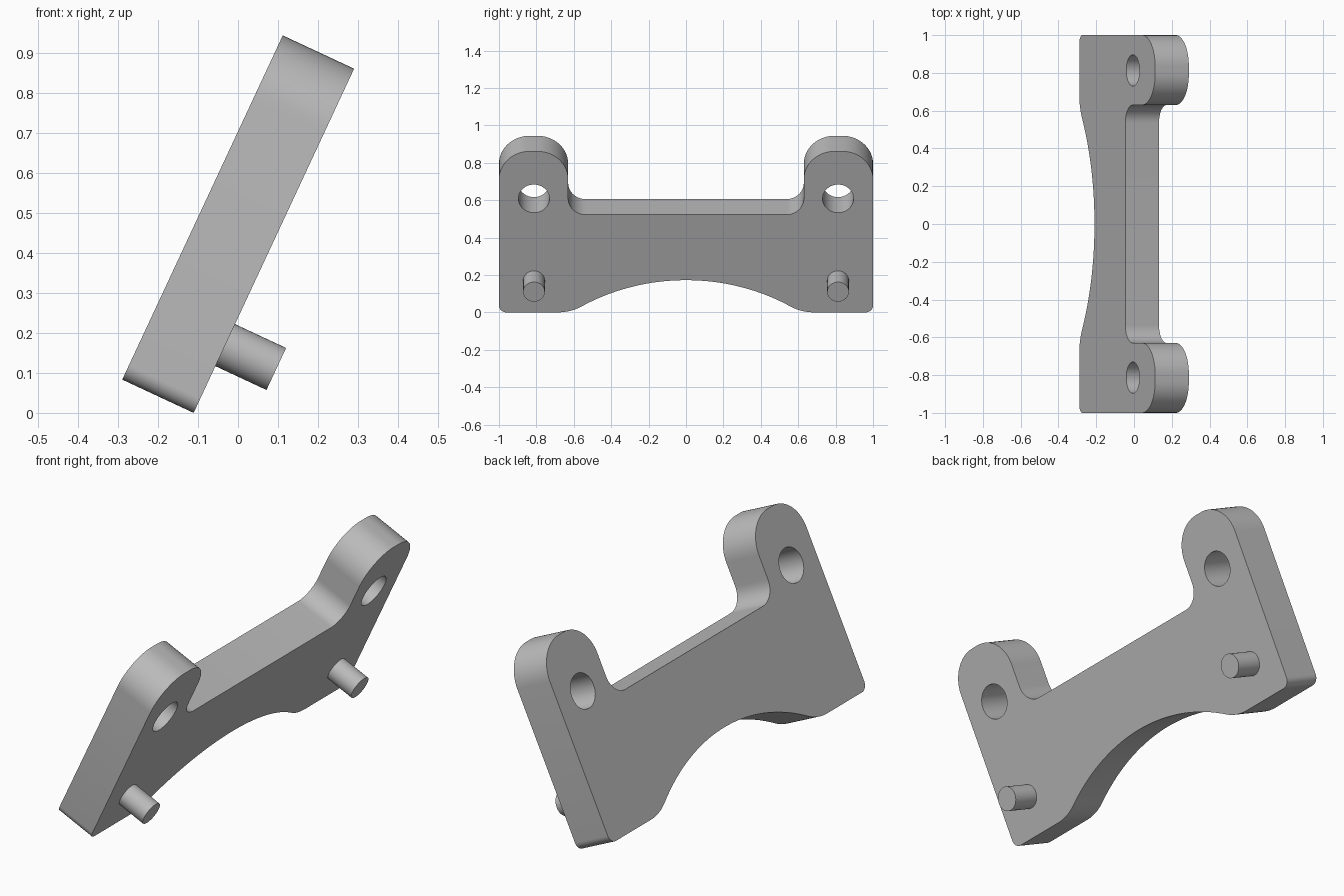
import bpy
import bmesh
from math import radians, sin, cos, atan2, sqrt
from mathutils import Matrix, Vector

if "Cube" in bpy.data.objects:
    bpy.data.objects.remove(bpy.data.objects["Cube"])

grey = bpy.data.materials.new("plain_grey")
grey.use_nodes = True
colour = (0.5, 0.5, 0.5, 1)
grey.diffuse_color = colour
grey.node_tree.nodes["Principled BSDF"].inputs["Base Color"].default_value = colour

# Leaning frame: local x runs across, y up the plate, z out of its front face
TILT = radians(65)
across = Vector((0, 1, 0))
up = Vector((cos(TILT), 0, sin(TILT)))
out = across.cross(up)
LEAN = Matrix.Translation((-0.111, 0, 0)) @ Matrix((across, up, out)).transposed().to_4x4()


def arc(cx, cy, r, start, end, n=16):
    angles = [radians(start + (end - start) * i / n) for i in range(n + 1)]
    return [(cx + r * cos(a), cy + r * sin(a)) for a in angles]


def prism(name, outline, z0, z1):
    """Extrude an outline between two depths of the leaning frame."""
    bm = bmesh.new()
    face = bm.faces.new([bm.verts.new((x, y, z0)) for x, y in outline])
    grown = bmesh.ops.extrude_face_region(bm, geom=[face])["geom"]
    bmesh.ops.translate(bm, vec=(0, 0, z1 - z0),
                        verts=[g for g in grown if isinstance(g, bmesh.types.BMVert)])
    bmesh.ops.recalc_face_normals(bm, faces=bm.faces)
    mesh = bpy.data.meshes.new(name)
    bm.to_mesh(mesh)
    bm.free()
    mesh.materials.append(grey)
    obj = bpy.data.objects.new(name, mesh)
    bpy.context.collection.objects.link(obj)
    obj.matrix_world = LEAN
    return obj


def select(obj):
    bpy.ops.object.select_all(action="DESELECT")
    obj.select_set(True)
    bpy.context.view_layer.objects.active = obj


def smooth(obj):
    select(obj)
    bpy.ops.object.shade_smooth_by_angle(angle=radians(30))


# Sizes
HEIGHT, THICK, WAIST = 0.95, 0.197, 0.576
EAR_IN, EAR_R, INNER_R, FOOT_R = 0.63, 0.165, 0.095, 0.04
ARCH_TOP, ARCH_R, BLEND_R = 0.19, 1.083, 0.25
SIDE_X = 0.813

# Half outline: arch, blend, foot corner, ear, inner fillet
arch_y = ARCH_TOP - ARCH_R
blend_x = sqrt((ARCH_R + BLEND_R) ** 2 - (BLEND_R - arch_y) ** 2)
meet = atan2(BLEND_R - arch_y, blend_x) * 180 / radians(180)
ear_y = HEIGHT - EAR_R
half = arc(0, arch_y, ARCH_R, 90, meet, 24)
half += arc(blend_x, BLEND_R, BLEND_R, meet - 180, -90, 10)[1:]
half += arc(1 - FOOT_R, FOOT_R, FOOT_R, -90, 0, 8)
half += arc(1 - EAR_R, ear_y, EAR_R, 0, 90)
half += arc(EAR_IN + EAR_R, ear_y, EAR_R, 90, 180)
half += arc(EAR_IN - INNER_R, WAIST + INNER_R, INNER_R, 0, -90, 12)
outline = half + [(-x, y) for x, y in reversed(half[1:])]
plate = prism("bracket_plate", outline, -THICK, 0)

# Through holes in the ears, and locating pins on the front face
for side, sign in (("left", 1), ("right", -1)):
    cutter = prism("hole_cutter", arc(sign * SIDE_X, 0.671, 0.083, 0, 360, 48)[:-1], -0.3, 0.1)
    cutter.hide_render = True
    cut = plate.modifiers.new("hole", "BOOLEAN")
    cut.object = cutter
    cut.solver = "EXACT"
    select(plate)
    bpy.ops.object.modifier_apply(modifier=cut.name)
    bpy.data.objects.remove(cutter)

    # The model faces -y, so its left is +x and the pins are told apart by depth
    place = "back" if sign > 0 else "front"
    pin = prism(place + "_pin", arc(sign * SIDE_X, 0.187, 0.058, 0, 360, 40)[:-1], -0.02, 0.141)
    smooth(pin)

smooth(plate)
